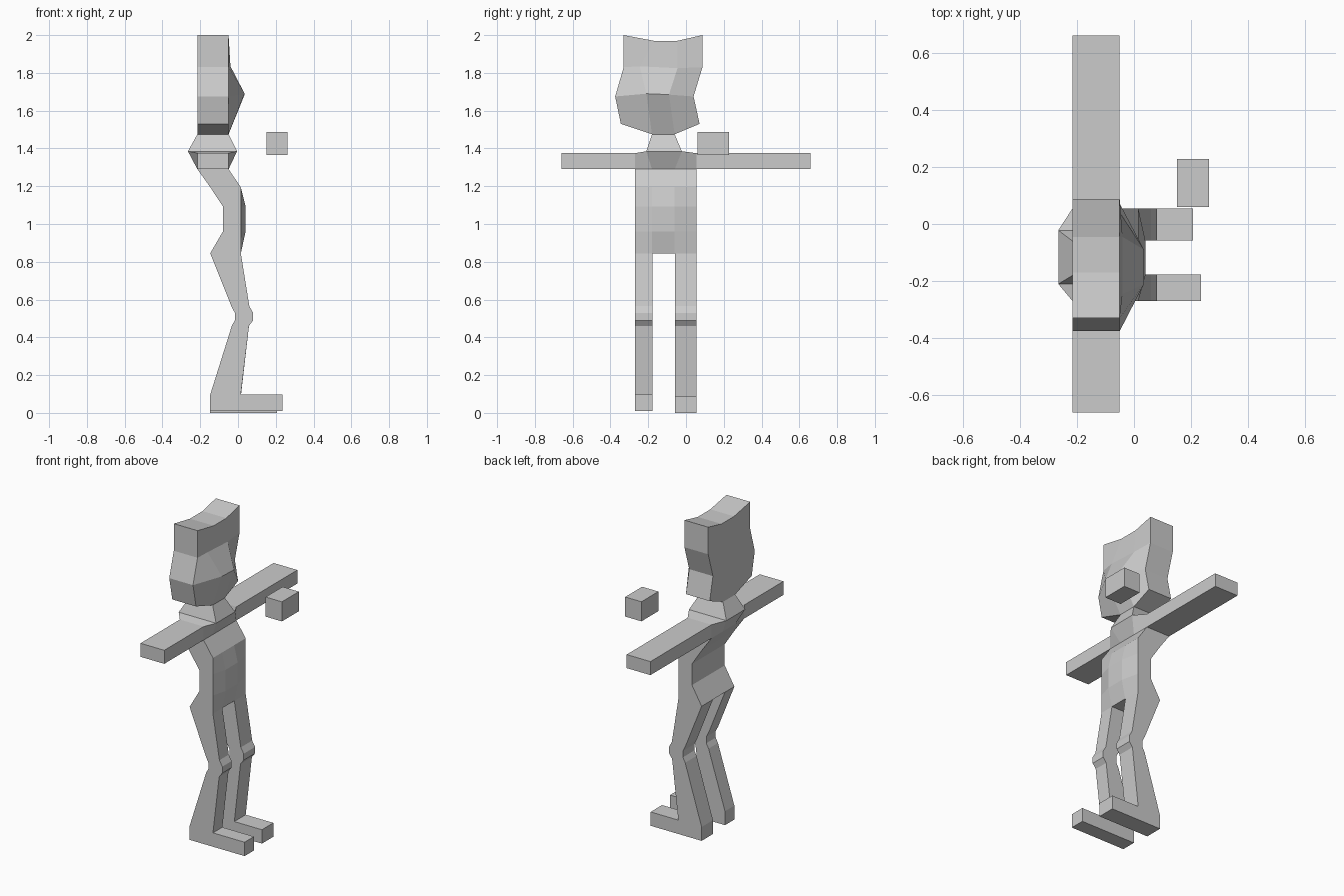
import bpy, bmesh

if "Cube" in bpy.data.objects:
    bpy.data.objects.remove(bpy.data.objects["Cube"])

grey = bpy.data.materials.new("plain grey")
grey.diffuse_color = (0.6, 0.6, 0.6, 1)
grey.use_nodes = True
grey.node_tree.nodes["Principled BSDF"].inputs["Base Color"].default_value = grey.diffuse_color


def finish(name, bm):
    bmesh.ops.recalc_face_normals(bm, faces=bm.faces)
    mesh = bpy.data.meshes.new(name)
    bm.to_mesh(mesh)
    bm.free()
    mesh.materials.append(grey)
    obj = bpy.data.objects.new(name, mesh)
    bpy.context.collection.objects.link(obj)
    return obj


def slab(name, rows):
    """Closed slab from rows (top to bottom) of points (y, z, back x, front x)."""
    bm = bmesh.new()
    back = [[bm.verts.new((p[2], p[0], p[1])) for p in r] for r in rows]
    front = [[bm.verts.new((p[3], p[0], p[1])) for p in r] for r in rows]
    n, m = len(rows), len(rows[0])
    for i in range(n - 1):
        for j in range(m - 1):
            for g in (back, front):
                bm.faces.new((g[i][j], g[i][j + 1], g[i + 1][j + 1], g[i + 1][j]))
        for j in (0, m - 1):
            bm.faces.new((back[i][j], front[i][j], front[i + 1][j], back[i + 1][j]))
    for j in range(m - 1):
        for i in (0, n - 1):
            bm.faces.new((back[i][j], back[i][j + 1], front[i][j + 1], front[i][j]))
    return finish(name, bm)


def box(name, x0, x1, y0, y1, z0, z1):
    return slab(name, [[(y0, z, x0, x1), (y1, z, x0, x1)] for z in (z1, z0)])


# head: flat back, protruding muzzle, dipped crown between the ears
B, F = -0.215, -0.05
slab("head", [
    [(-0.33, 2.0, B, F), (-0.17, 1.97, B, F), (-0.045, 1.97, B, F), (0.087, 2.0, B, F)],
    [(-0.33, 1.83, B, F), (-0.245, 1.835, B, -0.04), (-0.045, 1.825, B, -0.04), (0.087, 1.83, B, F)],
    [(-0.375, 1.675, B, F), (-0.21, 1.69, B, 0.035), (-0.09, 1.685, B, 0.035), (0.04, 1.675, B, F)],
    [(-0.345, 1.53, B, F), (-0.18, 1.475, B, F), (-0.06, 1.475, B, F), (0.072, 1.53, B, F)],
])

# neck flaring to the collar
slab("neck", [[(-0.18, 1.475, B, F), (-0.06, 1.475, B, F)],
              [(-0.21, 1.385, -0.265, -0.005), (-0.022, 1.385, -0.265, -0.005)]])


# torso: collar, then rows of (z, back x, side front x, middle front x)
torso = [[(-0.27, 1.375, B, F), (-0.21, 1.385, -0.265, -0.005),
          (-0.022, 1.385, -0.265, -0.005), (0.055, 1.375, B, F)]]
for z, xb, xs, xm in ((1.29, B, F, F), (1.195, -0.147, 0.015, 0.015),
                      (1.093, -0.08, 0.015, 0.04), (0.96, -0.08, 0.015, 0.04),
                      (0.845, -0.147, 0.015, 0.015)):
    torso.append([(-0.27, z, xb, xs), (-0.18, z, xb, xm),
                  (-0.06, z, xb, xm), (0.055, z, xb, xs)])
slab("torso", torso)

# arms stretched sideways
box("right_arm", B, F, -0.66, -0.27, 1.29, 1.375)
box("left_arm", B, F, 0.055, 0.66, 1.29, 1.375)

# legs with bent knees, and feet
leg = ((0.845, -0.147, 0.015), (0.565, -0.035, 0.06), (0.53, -0.017, 0.08),
       (0.49, -0.017, 0.08), (0.46, -0.033, 0.058))
for side, y0, y1, toe, low in (("right", -0.27, -0.177, 0.235, 0.01),
                               ("left", -0.058, 0.055, 0.207, 0.0)):
    rows = leg + ((low + 0.087, -0.147, 0.015),)
    slab(side + "_leg", [[(y0, z, xb, xf), (y1, z, xb, xf)] for z, xb, xf in rows])
    box(side + "_foot", -0.147, toe, y0, y1, low, low + 0.087)

# loose block floating in front of the left shoulder
box("floating_block", 0.15, 0.263, 0.06, 0.228, 1.365, 1.488)
